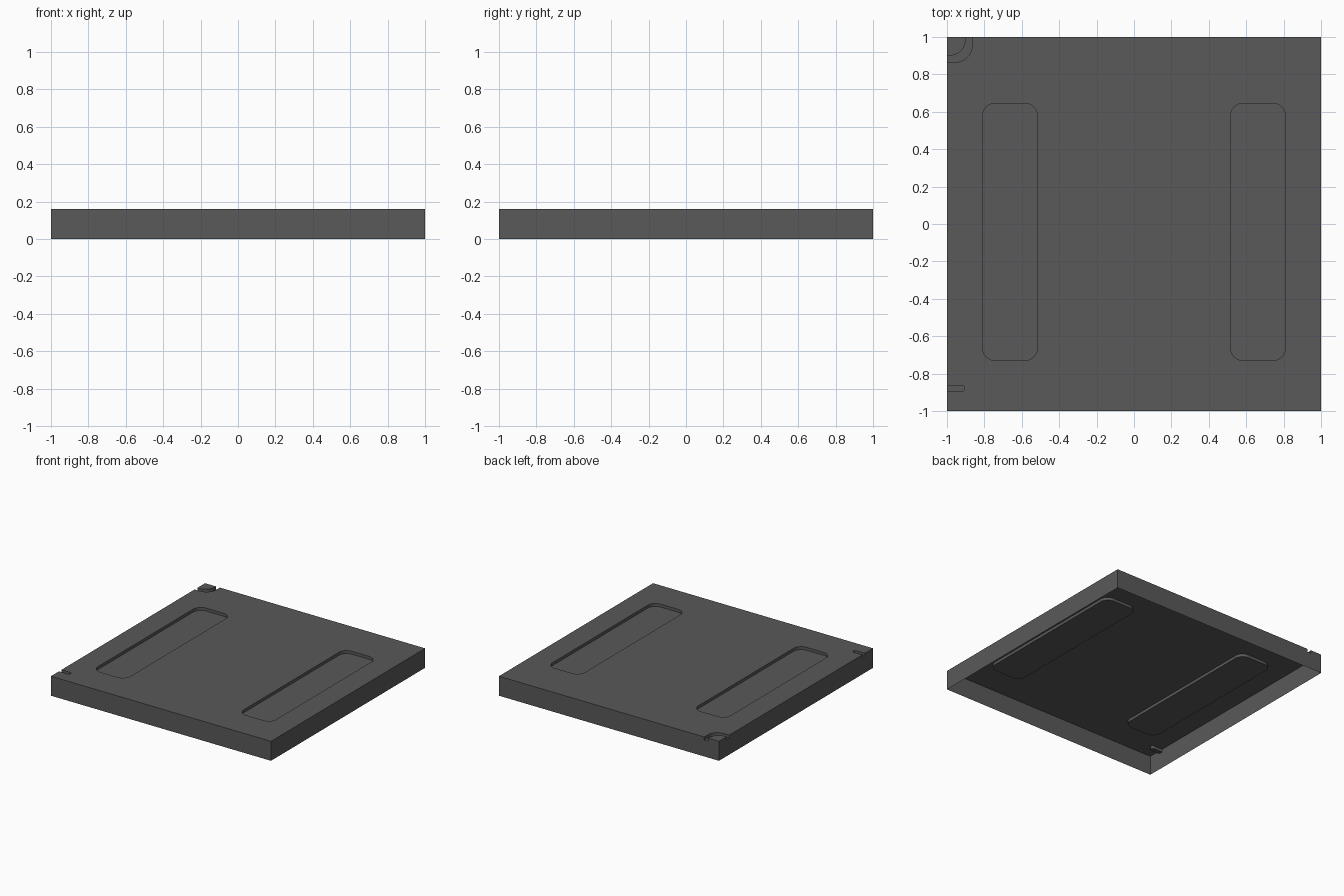
import bpy, bmesh
from math import cos, sin, radians

if "Cube" in bpy.data.objects:
    bpy.data.objects.remove(bpy.data.objects["Cube"])

TOP, DEPTH = 0.16, 0.024


def arc(cx, cy, r, a0, a1, n=8):
    return [(cx + r * cos(radians(a0 + (a1 - a0) * i / n)),
             cy + r * sin(radians(a0 + (a1 - a0) * i / n))) for i in range(n + 1)]


def rounded_rect(x0, x1, y0, y1, r):
    return (arc(x1 - r, y1 - r, r, 0, 90) + arc(x0 + r, y1 - r, r, 90, 180)
            + arc(x0 + r, y0 + r, r, 180, 270) + arc(x1 - r, y0 + r, r, 270, 360))


def prism(name, outline, z0, z1):
    bm = bmesh.new()
    base = bm.faces.new([bm.verts.new((x, y, z0)) for x, y in outline])
    ext = bmesh.ops.extrude_face_region(bm, geom=[base])
    for v in ext["geom"]:
        if isinstance(v, bmesh.types.BMVert):
            v.co.z = z1
    bmesh.ops.recalc_face_normals(bm, faces=bm.faces[:])
    mesh = bpy.data.meshes.new(name)
    bm.to_mesh(mesh)
    bm.free()
    ob = bpy.data.objects.new(name, mesh)
    bpy.context.collection.objects.link(ob)
    return ob


# Square panel body
panel = prism("panel", [(-1, -1), (1, -1), (1, 1), (-1, 1)], 0, TOP)

# Outlines of everything pressed into the top
recesses = {
    "left_slot": rounded_rect(-0.81, -0.515, -0.73, 0.645, 0.07),
    "right_slot": rounded_rect(0.515, 0.81, -0.73, 0.645, 0.07),
    "edge_notch": rounded_rect(-1.1, -0.905, -0.895, -0.862, 0.0155),
    "corner_groove": [(-0.865, 1.1)] + arc(-0.955, 0.955, 0.09, 0, -90)
                     + [(-1.1, 0.865), (-1.1, 0.9)]
                     + arc(-0.985, 0.985, 0.085, -90, 0) + [(-0.9, 1.1)],
}
cutters = []
for name, outline in recesses.items():
    cutter = prism(name + "_cutter", outline, TOP - DEPTH, TOP + 0.1)
    cutter.hide_render = True
    mod = panel.modifiers.new(name, 'BOOLEAN')
    mod.operation, mod.solver, mod.object = 'DIFFERENCE', 'EXACT', cutter
    cutters.append(cutter)

# Bake the cuts and drop the helpers
graph = bpy.context.evaluated_depsgraph_get()
baked = bpy.data.meshes.new_from_object(panel.evaluated_get(graph))
panel.modifiers.clear()
panel.data = baked
for cutter in cutters:
    bpy.data.objects.remove(cutter)

# Open the underside so the panel is a thin shell
bm = bmesh.new()
bm.from_mesh(baked)
under = [f for f in bm.faces if all(v.co.z < 0.001 for v in f.verts)]
bmesh.ops.delete(bm, geom=under, context='FACES')
bm.to_mesh(baked)
bm.free()

# Dark grey finish
mat = bpy.data.materials.new("dark_grey")
mat.diffuse_color = (0.1, 0.1, 0.1, 1)
mat.use_nodes = True
mat.node_tree.nodes["Principled BSDF"].inputs["Base Color"].default_value = mat.diffuse_color
baked.materials.clear()
baked.materials.append(mat)
